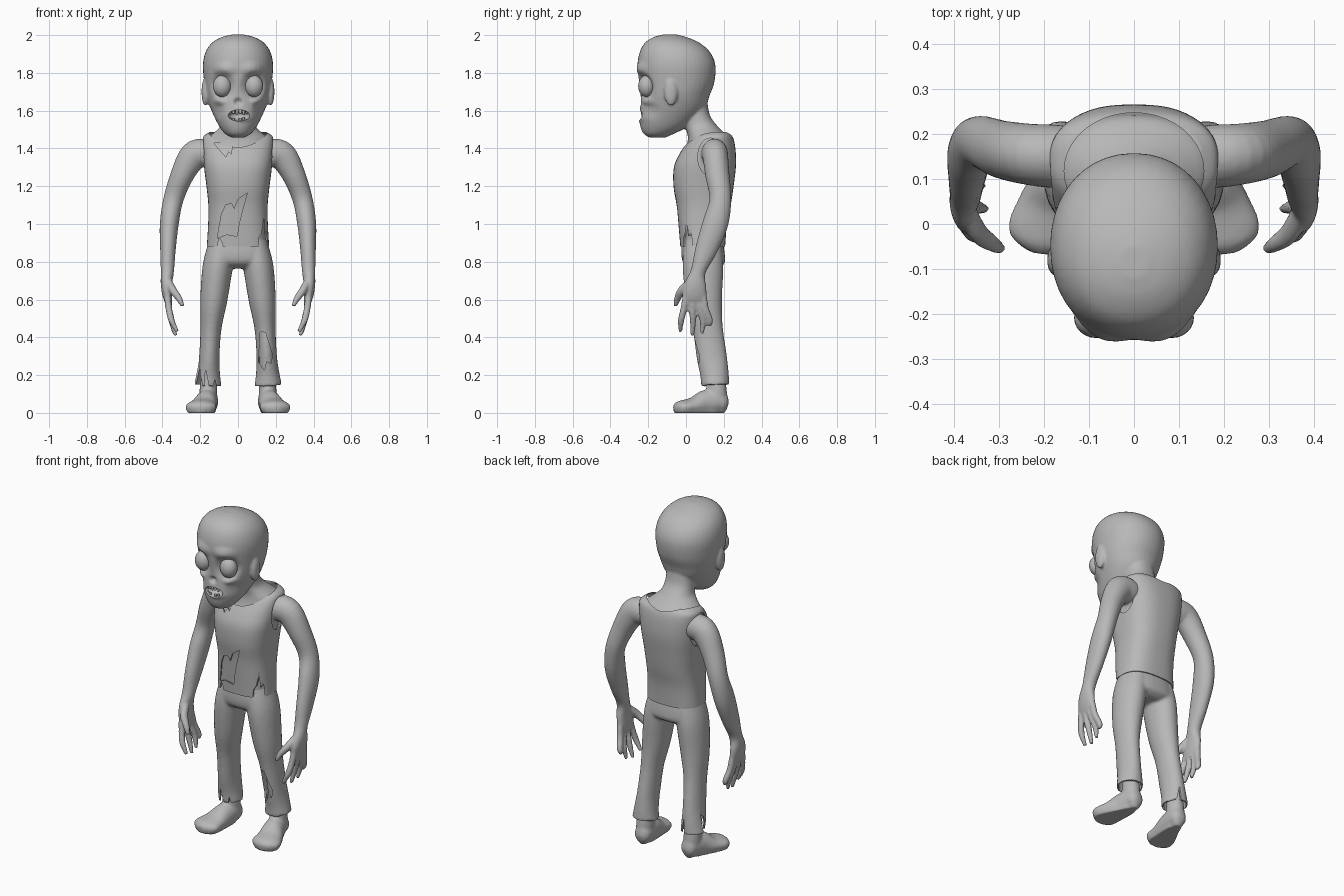
import bpy, bmesh
from math import sin, cos, pi, radians
from mathutils import Vector

if "Cube" in bpy.data.objects:
    bpy.data.objects.remove(bpy.data.objects["Cube"])

grey = bpy.data.materials.new("plain_grey")
grey.diffuse_color = (0.48, 0.48, 0.48, 1)
grey.use_nodes = True
grey.node_tree.nodes["Principled BSDF"].inputs["Base Color"].default_value = grey.diffuse_color


# ---------- helpers: every shape is a list of rings ----------
def spline(keys, k=5):
    out = []
    for i in range(len(keys) - 1):
        a, b, c, d = (keys[max(0, min(len(keys) - 1, i + j))] for j in (-1, 0, 1, 2))
        for t in (j / k for j in range(k)):
            out.append([0.5 * (2 * q + (r - p) * t + (2 * p - 5 * q + 4 * r - s) * t * t
                               + (3 * q - p - 3 * r + s) * t ** 3) for p, q, r, s in zip(a, b, c, d)])
    return out + [list(keys[-1])]


def rounded(v, e):
    return (1 if v >= 0 else -1) * abs(v) ** (2 / e)


def stack(keys, e=2.4, n=40, inset=0):
    """Level rings from (z, half width, front y, back y)."""
    return [[Vector(((w - inset) * rounded(cos(2 * pi * i / n), e),
                     (y0 + y1) / 2 + ((y1 - y0) / 2 - inset) * rounded(sin(2 * pi * i / n), e), z))
             for i in range(n)] for z, w, y0, y1 in spline(keys)]


def tube(keys, s=1, ref=(0, 1, 0), n=24, shrink=0):
    """Rings along a path of (x, y, z, radius across, radius along ref)."""
    pts, rings = spline(keys), []
    for i, p in enumerate(pts):
        t = (Vector(pts[min(i + 1, len(pts) - 1)][:3]) - Vector(pts[max(i - 1, 0)][:3])).normalized()
        v = Vector(ref)
        v = (v - v.dot(t) * t).normalized()
        u = v.cross(t)
        ring = [Vector(p[:3]) + u * (p[3] - shrink) * cos(2 * pi * j / n)
                + v * (p[4] - shrink) * sin(2 * pi * j / n) for j in range(n)]
        rings.append([Vector((q.x * s, q.y, q.z)) for q in ring])
    return rings


def ball(c, r, n=24):
    return [[Vector((c[0] + r[0] * sin(a) * cos(2 * pi * j / n), c[1] + r[1] * sin(a) * sin(2 * pi * j / n),
                     c[2] + r[2] * cos(a))) for j in range(n)]
            for a in (0.05 + (pi - 0.1) * i / 14 for i in range(15))]


def prism(poly, y0, y1):
    return [[Vector((x, y, z)) for x, z in poly] for y in (y0, y1)]


def make(name, *shapes, cap=True):
    me = bpy.data.meshes.new(name)
    bm = bmesh.new()
    for rings in shapes:
        part = bmesh.new()
        vs = [[part.verts.new(p) for p in r] for r in rings]
        n = len(vs[0])
        for a, b in zip(vs, vs[1:]):
            for j in range(n):
                part.faces.new((a[j], a[(j + 1) % n], b[(j + 1) % n], b[j]))
        if cap:
            part.faces.new(vs[0][::-1])
            part.faces.new(vs[-1])
        part.normal_update()
        if part.calc_volume(signed=True) < 0:
            bmesh.ops.reverse_faces(part, faces=part.faces)
        part.to_mesh(me)
        part.free()
        bm.from_mesh(me)
    bm.to_mesh(me)
    bm.free()
    ob = bpy.data.objects.new(name, me)
    bpy.context.collection.objects.link(ob)
    return ob


def evaluated(ob):
    bpy.context.view_layer.update()
    dg = bpy.context.evaluated_depsgraph_get()
    return bpy.data.meshes.new_from_object(ob.evaluated_get(dg))


def bake(ob):
    me = evaluated(ob)
    ob.modifiers.clear()
    ob.data = me


def fuse(ob, voxel, smooth=4):
    m = ob.modifiers.new("fuse", 'REMESH')
    m.mode, m.voxel_size = 'VOXEL', voxel
    m = ob.modifiers.new("soften", 'SMOOTH')
    m.factor, m.iterations = 0.5, smooth
    bake(ob)


def height(me):
    zs = [v.co.z for v in me.vertices]
    return max(zs) - min(zs) if zs else 0


def cut(ob, *shapes):
    """Subtract shapes one at a time; a solver that loses the part is passed over."""
    for shape in shapes:
        cutter = make("cutter", shape)
        cutter.hide_render = True
        for solver in ('EXACT', 'MANIFOLD', 'FLOAT'):
            m = ob.modifiers.new("cut", 'BOOLEAN')
            m.operation, m.solver, m.object = 'DIFFERENCE', solver, cutter
            me = evaluated(ob)
            ob.modifiers.clear()
            if height(me) > .85 * height(ob.data) and len(me.polygons) > .5 * len(ob.data.polygons):
                ob.data = me
                break
        bpy.data.objects.remove(cutter)


def finish(ob, angle=40):
    ob.data.materials.clear()
    ob.data.materials.append(grey)
    ob.data.shade_smooth()
    ob.data.set_sharp_from_angle(angle=radians(angle))


# ---------- skin: torso, neck, head, ears, arms and hands ----------
trunk = [(0.88, .165, -.03, .207), (1.0, .158, -.04, .217), (1.1, .157, -.05, .237), (1.2, .167, -.066, .252),
         (1.3, .18, -.064, .264), (1.37, .186, -.035, .264), (1.43, .188, .005, .257),
         (1.465, .182, .04, .245), (1.487, .15, .07, .225)]
parts = [stack(trunk[:-2], 2.6, inset=.016),
         stack([(1.36, .17, -.01, .24), (1.42, .17, .005, .243), (1.455, .16, .01, .233), (1.485, .125, .005, .2),
                (1.52, .092, -.01, .165), (1.58, .083, -.025, .125), (1.68, .085, -.05, .11)], 2.2),
         stack([(1.457, .03, -.19, -.11), (1.475, .065, -.222, -.07), (1.51, .095, -.24, .0),
                (1.56, .122, -.248, .06), (1.62, .148, -.243, .105), (1.68, .168, -.24, .125),
                (1.75, .179, -.248, .15), (1.84, .186, -.257, .156), (1.91, .172, -.245, .127),
                (1.96, .137, -.217, .07), (1.99, .085, -.17, .0), (2.003, .03, -.12, -.05)], 2.1)]
fingers = [(.0, -.03, .43, .322), (.034, .033, .408, .33), (.066, .085, .42, .337), (.092, .122, .46, .345)]
for s in (-1, 1):
    parts.append(ball((s * .173, -.08, 1.70), (.02, .036, .075)))
    parts.append(tube([(.10, .15, 1.36, .06, .06), (.17, .15, 1.375, .074, .07), (.235, .155, 1.36, .076, .068),
                       (.295, .166, 1.26, .062, .064), (.342, .182, 1.13, .053, .058), (.364, .155, 1.0, .05, .068),
                       (.371, .105, .86, .041, .058), (.374, .065, .75, .035, .04), (.379, .05, .68, .03, .057),
                       (.374, .045, .62, .025, .065), (.364, .045, .57, .016, .055)], s))
    parts.append(tube([(.37, .03, .70, .02, .02), (.345, -.02, .65, .021, .023),
                       (.312, -.045, .605, .017, .018), (.293, -.056, .565, .01, .01)], s))
    for yb, yt, zt, xt in fingers:
        parts.append(tube([(.374, yb, .62, .018, .018), (.366, yb * .6 + yt * .4, .55, .018, .018),
                           (.352, yt + .004, .49, .017, .017), (xt, yt, zt, .01, .01)], s, n=12))
skin = make("body_skin", *parts)
fuse(skin, .007)

# face modelling: (centre, reach, push along y)
dents = [((0, -.25, 1.645), (.03, .06, .028), .02), ((.03, -.25, 1.56), (.07, .08, .03), -.008)]
for s in (-1, 1):
    dents += [((s * .087, -.235, 1.73), (.085, .12, .09), .035), ((s * .08, -.24, 1.82), (.09, .08, .05), -.014),
              ((s * .11, -.18, 1.60), (.05, .1, .06), .012), ((s * .1, -.21, 1.65), (.05, .08, .03), -.012)]
for v in skin.data.vertices:
    if v.co.z > 1.45 and v.co.y < -.1:
        p = v.co.copy()
        for c, r, push in dents:
            d = sum(((p[i] - c[i]) / r[i]) ** 2 for i in range(3))
            if d < 1:
                v.co.y += push * (1 - d) ** 2
cut(skin, ball((.005, -.25, 1.575), (.06, .055, .03)))
finish(skin)

# ---------- eyes and teeth ----------
for s, side in ((-1, "right"), (1, "left")):
    finish(make(side + "_eye", ball((s * .084, -.208, 1.73), (.049, .045, .058))))
teeth = []
for i in range(6):
    x = -.042 + .018 * i
    y = -.226 + 5 * x * x
    teeth.append(tube([(x, y, 1.612, .008, .006), (x, y - .006, 1.592, .008, .006),
                       (x, y - .008, 1.578 + .006 * (i % 2), .004, .003)], n=8))
    if i not in (2, 5):
        teeth.append(tube([(x, y, 1.538, .008, .006), (x, y - .006, 1.555, .008, .006),
                           (x, y - .007, 1.567 - .005 * (i % 2), .004, .003)], n=8))
finish(make("teeth", *teeth))

# ---------- torn sleeveless shirt: outer wall and inner wall as one closed band ----------
outer = stack(trunk, 2.6, n=56)
inner = stack(trunk, 2.6, n=56, inset=.007)
shirt = make("shirt", outer + inner[::-1] + outer[:1], cap=False)
bm = bmesh.new()
bm.from_mesh(shirt.data)
bmesh.ops.remove_doubles(bm, verts=bm.verts, dist=1e-5)
bm.to_mesh(shirt.data)
bm.free()
cut(shirt, stack([(1.36, .155, -.012, .247), (1.6, .155, -.012, .247)], 2))      # neckline
for s in (-1, 1):                                                               # armholes
    cut(shirt, [[Vector((x * s, .13 + .068 * cos(a), 1.355 + .1 * sin(a))) for a in
                 (2 * pi * i / 28 for i in range(28))] for x in (.12, .3)])
cut(shirt, prism([(-.11, .925), (-.088, 1.05), (-.065, 1.1), (-.035, 1.11), (-.02, 1.08), (.0, 1.13),
                  (.05, 1.165), (.025, 1.08), (.005, 1.0), (-.005, .935), (-.06, .945)], -.2, .05),
    prism([(.105, .85), (.112, .93), (.125, .95), (.137, 1.03), (.14, .94), (.15, .96), (.158, .85)], -.2, .06),
    prism([(-.115, .85), (-.1, .93), (-.085, .9), (-.07, .85)], -.2, .05),
    prism([(-.13, 1.43), (-.065, 1.355), (-.05, 1.385), (-.035, 1.37), (-.03, 1.43)], -.2, .05))
finish(shirt)

# ---------- trousers with torn knee and hem ----------
leg = [(.085, .09, .88, .075, .1), (.108, .09, .77, .08, .108), (.128, .096, .6, .072, .095),
       (.143, .115, .45, .056, .08), (.152, .136, .3, .054, .08), (.157, .15, .21, .062, .076),
       (.160, .155, .145, .073, .074)]
hips = stack([(.765, .1, .03, .17), (.79, .16, -.01, .203), (.83, .172, -.024, .206),
              (.9, .155, -.022, .197), (.97, .13, -.01, .19)])
trousers = make("trousers", hips, tube(leg), tube(leg, -1))
fuse(trousers, .009, 3)
bore = leg[3:] + [(.162, .158, .08, .08, .08)]
cut(trousers, tube(bore, shrink=.01), tube(bore, -1, shrink=.01))
cut(trousers, prism([(.108, .27), (.118, .43), (.145, .425), (.182, .31), (.175, .26), (.15, .275),
                     (.14, .225)], -.1, .12),
    prism([(-.235, .12), (-.222, .21), (-.207, .29), (-.2, .2), (-.19, .16), (-.187, .12)], -.1, .16),
    prism([(-.18, .12), (-.172, .23), (-.158, .165), (-.15, .12)], -.1, .14),
    prism([(-.135, .12), (-.122, .18), (-.112, .12)], -.1, .14),
    prism([(-.15, .12), (-.14, .24), (-.125, .16), (-.11, .12)], .16, .3))
finish(trousers)

# ---------- lower legs and bare feet ----------
for s, side in ((-1, "right"), (1, "left")):
    shin = tube([(.143, .118, .52, .03, .04), (.150, .135, .36, .04, .056), (.155, .155, .2, .04, .05),
                 (.157, .162, .12, .047, .054), (.158, .163, .05, .048, .055)], s)
    foot = tube([(.152, .222, .04, .02, .02), (.153, .205, .045, .042, .045), (.156, .165, .06, .052, .064),
                 (.168, .1, .052, .06, .068), (.185, .04, .036, .073, .048), (.198, -.015, .03, .083, .038),
                 (.203, -.045, .027, .065, .032), (.206, -.066, .025, .025, .015)], s, (0, 0, 1))
    ob = make(side + "_foot", shin, foot)
    fuse(ob, .008, 6)
    for v in ob.data.vertices:
        if v.co.z < .02:
            v.co.z = max(0, (v.co.z - .008) * 1.6)
    finish(ob, 60)
